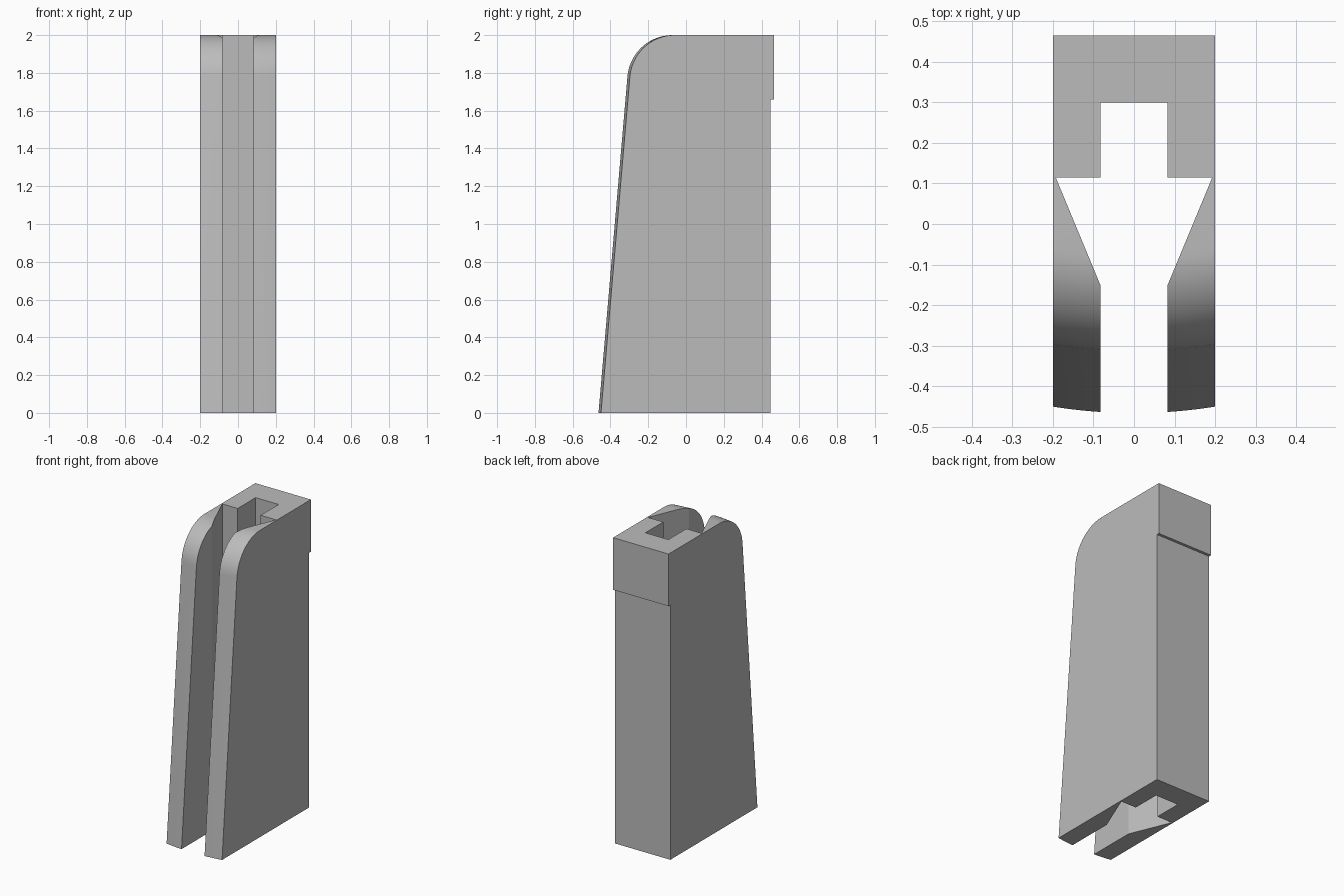
import bpy, bmesh, math

cube = bpy.data.objects.get("Cube")
if cube:
    bpy.data.objects.remove(cube)

grey = bpy.data.materials.new("mid grey")
grey.use_nodes = True
colour = (0.5, 0.5, 0.5, 1)
grey.diffuse_color = colour
grey.node_tree.nodes["Principled BSDF"].inputs["Base Color"].default_value = colour


def loft(name, rings):
    """Solid skinned through matching closed rings of points."""
    bm = bmesh.new()
    loops = [[bm.verts.new(p) for p in ring] for ring in rings]
    count = len(loops[0])
    for a, b in zip(loops, loops[1:]):
        for i in range(count):
            j = (i + 1) % count
            bm.faces.new((a[i], a[j], b[j], b[i]))
    bm.faces.new(loops[0])
    bm.faces.new(loops[-1])
    bmesh.ops.recalc_face_normals(bm, faces=bm.faces)
    # merge the flat strips so only curved areas stay divided
    bmesh.ops.dissolve_limit(bm, angle_limit=math.radians(0.1),
                             verts=bm.verts, edges=bm.edges)
    mesh = bpy.data.meshes.new(name)
    bm.to_mesh(mesh)
    bm.free()
    obj = bpy.data.objects.new(name, mesh)
    bpy.context.collection.objects.link(obj)
    mesh.materials.append(grey)
    return obj


# Side profile: leaning front edge, rounded top corner, stepped back lip
HALF_WIDTH, HEIGHT, FRONT = 0.2, 2.0, -0.466
LEAN = math.atan(0.086)
RADIUS = 0.24
centre_z = HEIGHT - RADIUS
tangent_z = centre_z + RADIUS * math.sin(LEAN)
centre_y = FRONT + tangent_z * math.tan(LEAN) + RADIUS * math.cos(LEAN)

front_edge = [(FRONT, 0)]
STEPS = 20
for i in range(STEPS + 1):
    a = LEAN + (math.pi / 2 - LEAN) * i / STEPS
    front_edge.append((centre_y - RADIUS * math.cos(a), centre_z + RADIUS * math.sin(a)))
back_edge = [(0.465, HEIGHT), (0.465, 1.66), (0.447, 1.66), (0.447, 0)]

# Body: the front is gently bowed across the width
BOW_RADIUS = 1.26
COLUMNS = 16
rings = []
for i in range(COLUMNS + 1):
    x = HALF_WIDTH * (2 * i / COLUMNS - 1)
    bow = BOW_RADIUS - math.sqrt(BOW_RADIUS ** 2 - x * x)
    rings.append([(x, y + bow, z) for y, z in front_edge]
                 + [(x, y, z) for y, z in back_edge])
body = loft("grooved_body", rings)

# Keyed channel running the full height, open at the front
half = [(0.083, -0.6), (0.083, -0.15), (0.193, 0.115), (0.083, 0.115), (0.083, 0.3)]
outline = half + [(-x, y) for x, y in reversed(half)]
cutter = loft("channel_cutter", [[(x, y, z) for x, y in outline] for z in (-0.1, 2.1)])
cutter.hide_render = True

cut = body.modifiers.new("channel", "BOOLEAN")
cut.operation = "DIFFERENCE"
cut.solver = "EXACT"
cut.object = cutter

bpy.ops.object.select_all(action="DESELECT")
body.select_set(True)
bpy.context.view_layer.objects.active = body
bpy.ops.object.modifier_apply(modifier=cut.name)
bpy.data.objects.remove(cutter)
bpy.ops.object.shade_smooth_by_angle(angle=math.radians(20))
